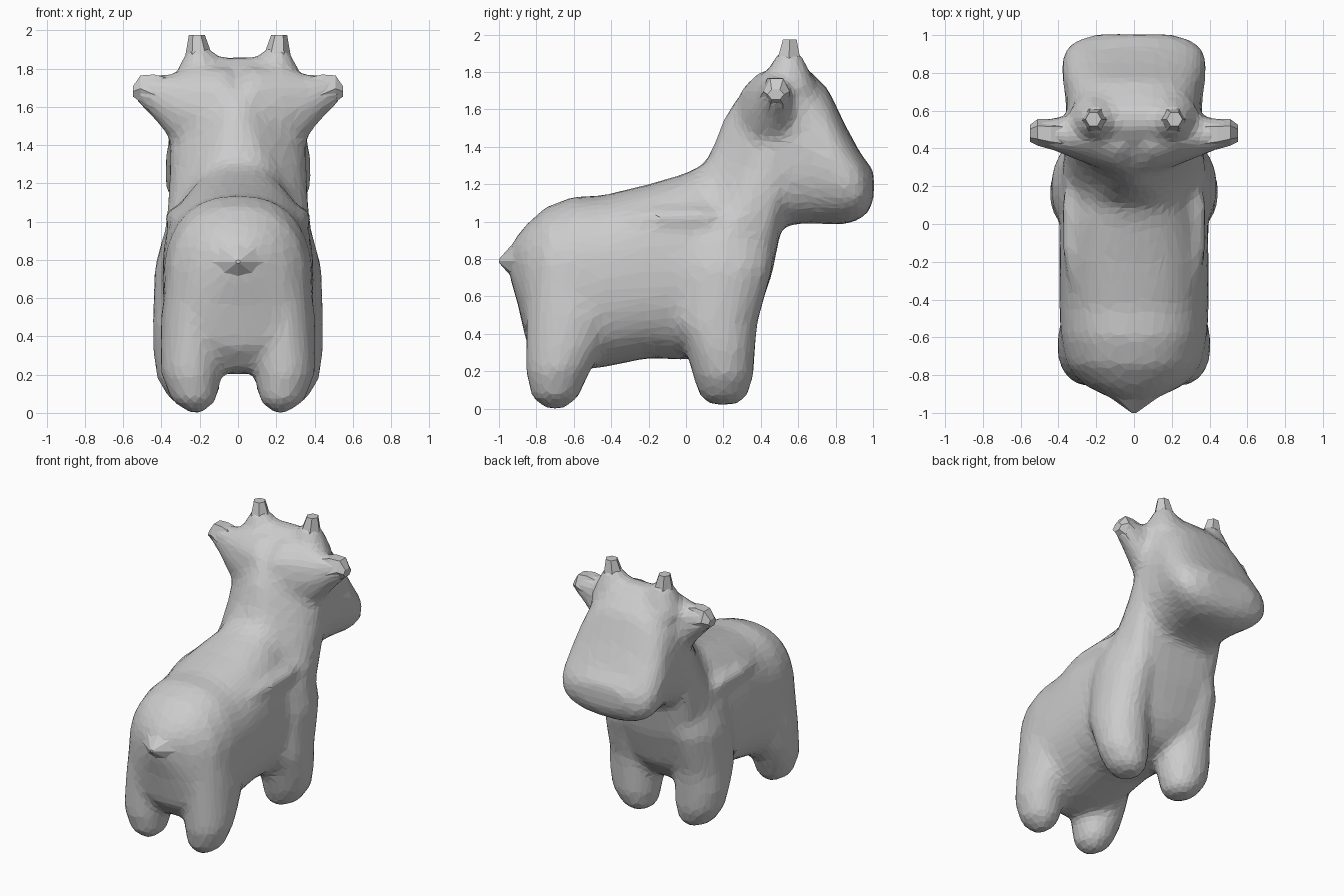
import bpy, bmesh, math
from mathutils import Vector


def loft(name, rings):
    """Closed skin through a list of equally sized point rings."""
    bm = bmesh.new()
    rows = [[bm.verts.new(p) for p in r] for r in rings]
    n = len(rows[0])
    for a, b in zip(rows, rows[1:]):
        for i in range(n):
            j = (i + 1) % n
            bm.faces.new((a[i], a[j], b[j], b[i]))
    bm.faces.new(rows[0])
    bm.faces.new(rows[-1])
    bmesh.ops.recalc_face_normals(bm, faces=bm.faces)
    me = bpy.data.meshes.new(name)
    bm.to_mesh(me)
    bm.free()
    ob = bpy.data.objects.new(name, me)
    bpy.context.collection.objects.link(ob)
    return ob


def spow(v, e):
    return math.copysign(abs(v) ** e, v)


def section(y, zb, zt, w, taper=0.0, power=2.4, n=32):
    """Upright superellipse across the body, narrowed towards the top."""
    pts = []
    for i in range(n):
        a = 2 * math.pi * i / n
        t = spow(math.sin(a), 2 / power)
        x = w * spow(math.cos(a), 2 / power) * (1 - taper * max(t, 0))
        pts.append(Vector((x, y, (zb + zt) / 2 + t * (zt - zb) / 2)))
    return pts


def oval(center, u, v, n):
    return [Vector(center) + Vector(u) * math.cos(2 * math.pi * i / n)
            + Vector(v) * math.sin(2 * math.pi * i / n) for i in range(n)]


def leg(name, s, rows):
    return loft(name, [oval((s * x, y, z), (rx, 0, 0), (0, ry, 0), 14)
                       for z, x, y, rx, ry in rows])


# trunk, neck and head: y, bottom, top, half width, taper, roundness
trunk = [
    (-0.95, 0.73, 0.85, 0.06), (-0.90, 0.56, 0.93, 0.17), (-0.85, 0.34, 0.99, 0.27),
    (-0.75, 0.22, 1.08, 0.36), (-0.60, 0.20, 1.135, 0.39), (-0.45, 0.22, 1.14, 0.395),
    (-0.20, 0.27, 1.20, 0.395, 0, 2.5), (0.00, 0.26, 1.26, 0.395, 0.12, 2.5),
    (0.10, 0.28, 1.31, 0.395, 0.3), (0.15, 0.29, 1.41, 0.39, 0.45, 2.3),
    (0.20, 0.30, 1.55, 0.39, 0.65, 2.3), (0.28, 0.34, 1.67, 0.38, 0.5),
    (0.37, 0.46, 1.75, 0.37, 0.25, 2.7), (0.46, 0.72, 1.82, 0.36, 0.05, 3),
    (0.51, 0.97, 1.86, 0.355, 0, 3), (0.60, 0.99, 1.86, 0.36, 0.05, 3),
    (0.68, 0.99, 1.79, 0.365, 0.12, 2.8), (0.76, 0.985, 1.71, 0.38, 0.15, 2.6),
    (0.85, 0.985, 1.52, 0.385, 0.1, 2.5), (0.93, 1.01, 1.37, 0.365, 0, 2.4),
    (0.975, 1.05, 1.31, 0.30, 0, 2.4), (1.005, 1.12, 1.27, 0.20, 0, 2.4)]
body = loft("body", [section(*r) for r in trunk])
parts = [body]

# legs flare into the belly; ears: x, y, z, half depth, half height
front = [(0.02, 0.22, 0.20, 0.05, 0.07), (0.06, 0.23, 0.20, 0.12, 0.13),
         (0.17, 0.255, 0.20, 0.17, 0.165), (0.32, 0.265, 0.185, 0.185, 0.19),
         (0.45, 0.265, 0.16, 0.185, 0.225), (0.75, 0.265, 0.20, 0.175, 0.27),
         (0.92, 0.23, 0.20, 0.165, 0.27), (1.05, 0.18, 0.18, 0.14, 0.25)]
rear = [(0.0, 0.22, -0.70, 0.04, 0.06), (0.06, 0.23, -0.70, 0.12, 0.13),
        (0.20, 0.245, -0.685, 0.16, 0.175), (0.32, 0.24, -0.65, 0.17, 0.21),
        (0.50, 0.23, -0.61, 0.175, 0.25), (0.80, 0.20, -0.63, 0.17, 0.22)]
ear = [(0.06, 0.44, 1.55, 0.19, 0.27), (0.25, 0.455, 1.57, 0.14, 0.23),
       (0.35, 0.465, 1.60, 0.11, 0.18), (0.43, 0.475, 1.65, 0.09, 0.13),
       (0.51, 0.485, 1.69, 0.07, 0.085), (0.54, 0.48, 1.68, 0.06, 0.06)]
for s in (-1, 1):
    parts.append(leg("front_leg", s, front))
    parts.append(leg("rear_leg", s, rear))
    parts.append(loft("ear", [oval((s * x, y, z), (0, dy, 0), (0, 0, dz), 10)
                              for x, y, z, dy, dz in ear]))
    parts.append(loft("horn_root", [oval((s * 0.2, 0.55, z), (r, 0, 0), (0, r, 0), 10)
                                    for z, r in ((1.7, 0.16), (1.82, 0.11), (1.92, 0.06))]))
    parts.append(loft("shoulder_fold", [
        oval((s * 0.325, y, 1.02), (r, 0, 0), (0, 0, r), 10)
        for y, r in ((-0.32, 0.02), (-0.15, 0.055), (0.1, 0.06), (0.28, 0.02))]))

# fuse into one skin, soften the joins and reduce to visible facets
with bpy.context.temp_override(active_object=body, object=body,
                               selected_objects=parts, selected_editable_objects=parts):
    bpy.ops.object.join()
fuse = body.modifiers.new("fuse", 'REMESH')
fuse.mode = 'VOXEL'
fuse.voxel_size = 0.025
soft = body.modifiers.new("soften", 'SMOOTH')
soft.factor = 0.5
soft.iterations = 18
facet = body.modifiers.new("facet", 'DECIMATE')
facet.ratio = 0.14

# faceted tips of ears and horns, tucked into the skin
for side, s in (("left", -1), ("right", 1)):
    loft(side + "_ear_tip", [oval((s * x, y, z), (0, dy, 0), (0, 0, dz), 6)
                             for x, y, z, dy, dz in ((0.36, 0.47, 1.62, 0.09, 0.15),
                                                     (0.44, 0.475, 1.665, 0.08, 0.12),
                                                     (0.51, 0.485, 1.695, 0.07, 0.08),
                                                     (0.55, 0.48, 1.68, 0.045, 0.03))])
    loft(side + "_horn", [oval((s * x, y, z), (s * r, 0, 0), (0, r, 0), 6)
                          for x, y, z, r in ((0.20, 0.55, 1.78, 0.11), (0.205, 0.55, 1.87, 0.07),
                                             (0.215, 0.555, 1.975, 0.042))])

# stubby tail
loft("tail", [oval((0, y, z), (r, 0, 0), (0, 0, r * 0.8), 8)
              for y, z, r in ((-0.86, 0.79, 0.22), (-0.93, 0.79, 0.11), (-1.0, 0.79, 0.012))])
